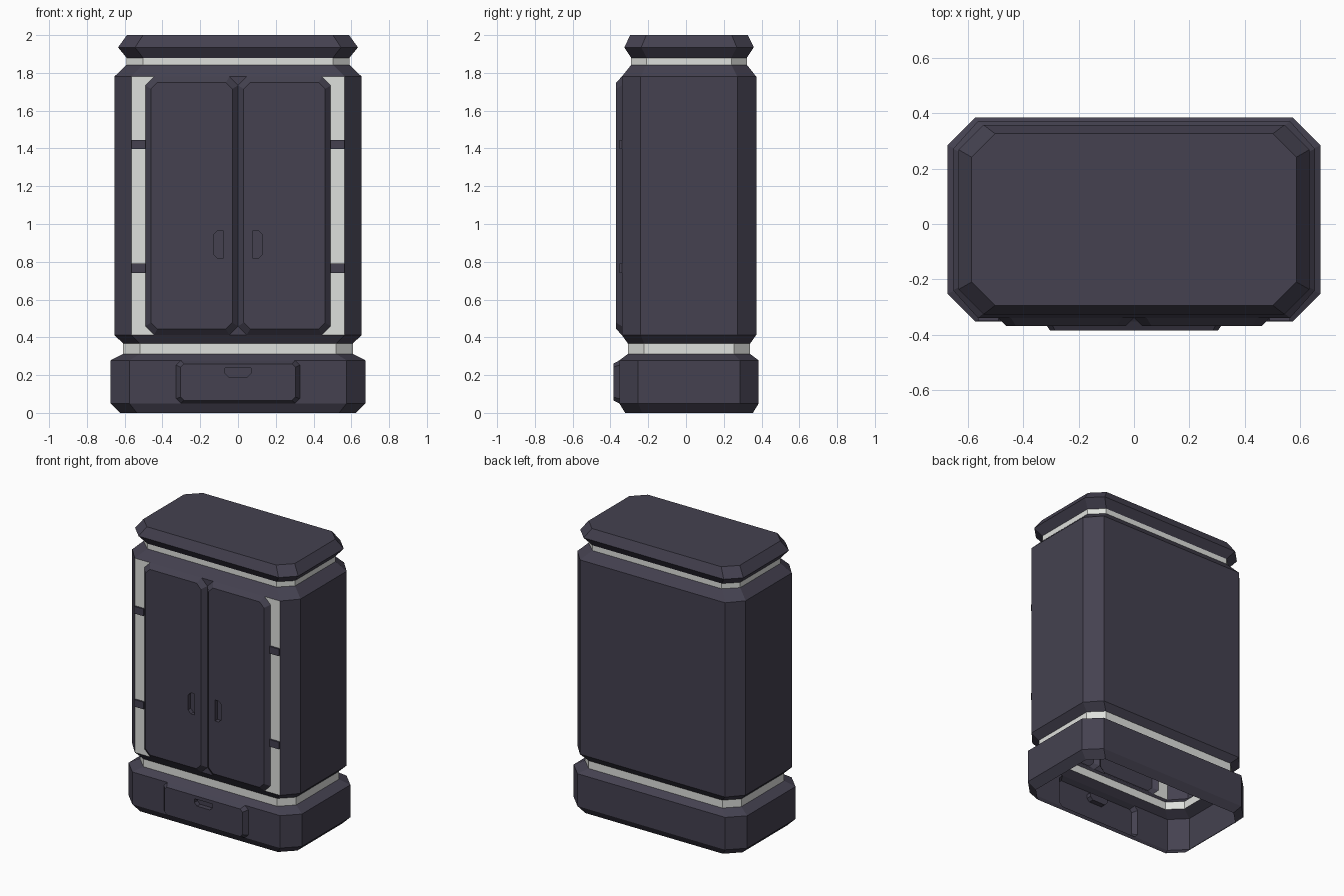
import bpy, bmesh

if "Cube" in bpy.data.objects:
    bpy.data.objects.remove(bpy.data.objects["Cube"])

YC = 0.016                       # shared centre of all cross-sections in y
BASE_Y, BODY_Y = YC - 0.369, YC - 0.356   # front planes of base and body


def material(name, rgb):
    m = bpy.data.materials.new(name)
    m.diffuse_color = (*rgb, 1)
    m.use_nodes = True
    m.node_tree.nodes["Principled BSDF"].inputs["Base Color"].default_value = m.diffuse_color
    return m


DARK = material("dark slate", (0.058, 0.053, 0.080))
LIGHT = material("pale grey", (0.73, 0.745, 0.716))


def finish(name, bm, mat, recalc=True):
    if recalc:
        bmesh.ops.recalc_face_normals(bm, faces=bm.faces[:])
    me = bpy.data.meshes.new(name)
    bm.to_mesh(me)
    bm.free()
    me.materials.append(mat)
    ob = bpy.data.objects.new(name, me)
    bpy.context.collection.objects.link(ob)
    return ob


def loft(name, mat, levels, open_front=None, cap=False):
    """Stack octagons (z, half x, half y, chamfer x, chamfer y); optionally leave one front face open."""
    bm = bmesh.new()
    rings = []
    for z, hx, hy, cx, cy in levels:
        ax, ay = hx - cx, hy - cy
        pts = [(-ax, -hy), (ax, -hy), (hx, -ay), (hx, ay),
               (ax, hy), (-ax, hy), (-hx, ay), (-hx, -ay)]
        rings.append([bm.verts.new((x, y + YC, z)) for x, y in pts])
    for k, (a, b) in enumerate(zip(rings, rings[1:])):
        for i in range(8):
            if not (k == open_front and i == 0):
                j = (i + 1) % 8
                bm.faces.new((a[i], a[j], b[j], b[i]))
    if cap:
        bm.faces.new(rings[-1])
    return finish(name, bm, mat, False)


def outline(x0, x1, z0, z1, cuts):
    """Rectangle with a chamfer size for each corner, anticlockwise from lower left."""
    corners = [(x0, z0, 1, 1), (x1, z0, -1, 1), (x1, z1, -1, -1), (x0, z1, 1, -1)]
    pts = []
    for i, ((x, z, sx, sz), c) in enumerate(zip(corners, cuts)):
        if not c:
            pts.append((x, z))
            continue
        pair = [(x, z + sz * c), (x + sx * c, z)]
        pts += pair if i % 2 == 0 else pair[::-1]
    return pts


def panel(name, back, front, hole, y0, y1, depth, side=1):
    """Raised bevelled panel with a recessed grip cut in its face."""
    bm = bmesh.new()

    def ring(pts, y):
        return [bm.verts.new((side * x, y, z)) for x, z in pts]

    def bridge(a, b):
        for i in range(len(a)):
            j = (i + 1) % len(a)
            bm.faces.new((a[i], a[j], b[j], b[i]))

    def loop_edges(r):
        return [bm.edges.get((r[i - 1], r[i])) for i in range(len(r))]

    rb, rf = ring(back, y0), ring(front, y1)
    rh, rd = ring(hole, y1), ring(hole, y1 + depth)
    bridge(rb, rf)
    bridge(rh, rd)
    bm.faces.new(rd)
    bmesh.ops.triangle_fill(bm, use_beauty=True, use_dissolve=False,
                            edges=loop_edges(rf) + loop_edges(rh), normal=(0, -1, 0))
    ob = finish(name, bm, DARK)
    # make sure the open shell faces forward
    if sum(p.normal.y * p.area for p in ob.data.polygons) > 0:
        ob.data.flip_normals()
    return ob


def flat(name, mat, polys, y):
    """Flat front-facing polygons."""
    bm = bmesh.new()
    for pts in polys:
        f = bm.faces.new([bm.verts.new((x, y, z)) for x, z in pts])
        f.normal_update()
        if f.normal.y > 0:
            f.normal_flip()
    return finish(name, bm, mat, False)


def side_piece(s, outer, inner, c, z0, z1):
    """Front wall beside a chamfered panel."""
    return [(s * x, z) for x, z in [(outer, z0), (inner - c, z0), (inner, z0 + c),
                                    (inner, z1 - c), (inner - c, z1), (outer, z1)]]


# Stacked hollow cabinet shell
low = (0.608, 0.3235, 0.088, 0.086)
high = (0.59, 0.306, 0.087, 0.082)
full_base = (0.675, 0.369, 0.10, 0.10)
full_body = (0.655, 0.356, 0.09, 0.10)
B0, B1 = 0.05, 0.278            # base front face heights
D0, D1 = 0.413, 1.78            # body front face heights
loft("base", DARK, [(0, 0.625, 0.338, 0.09, 0.09), (B0, *full_base),
                    (B1, *full_base), (0.312, *low)], open_front=1)
loft("lower_band", LIGHT, [(0.312, *low), (0.367, *low)])
loft("body", DARK, [(0.367, *low), (D0, *full_body),
                    (D1, *full_body), (1.843, *high)], open_front=1)
loft("upper_band", LIGHT, [(1.843, *high), (1.88, *high)])
loft("top_cap", DARK, [(1.88, *high), (1.935, 0.635, 0.343, 0.09, 0.09),
                       (2.0, 0.588, 0.311, 0.085, 0.085)], cap=True)

# Front walls around the drawer and doors
flat("base_front", DARK, [side_piece(s, 0.575, 0.327, 0.025, B0, B1) for s in (-1, 1)]
     + [], BASE_Y)
flat("front_strips", LIGHT, [side_piece(s, 0.565, 0.491, 0.046, D0, D1) for s in (-1, 1)], BODY_Y)
flat("door_gap_corners", DARK, [[(-0.046, z), (0.046, z), (0, z + d)]
                                for z, d in ((D0, 0.046), (D1, -0.046))], BODY_Y)

# Doors with grips, and hinges
for s, label in ((-1, "left"), (1, "right")):
    panel(label + "_door",
          outline(0, 0.491, D0, D1, [0.046] * 4),
          outline(0.03, 0.461, 0.444, 1.749, [0.034] * 4),
          outline(0.08, 0.13, 0.818, 0.966, [0, 0.022, 0.022, 0]),
          BODY_Y, -0.37, 0.03, s)
    for z in (0.766, 1.421):
        bm = bmesh.new()
        bmesh.ops.create_cube(bm, size=1)
        for v in bm.verts:
            v.co = (s * 0.527 + v.co.x * 0.074, BODY_Y - 0.002 + v.co.y * 0.02, z + v.co.z * 0.05)
        finish(label + "_hinge", bm, DARK)

# Drawer with grip
panel("drawer",
      outline(-0.327, 0.327, B0, B1, [0.025] * 4),
      outline(-0.304, 0.304, 0.066, 0.26, [0.018] * 4),
      outline(-0.07, 0.07, 0.19, 0.237, [0.02, 0.02, 0, 0]),
      BASE_Y, -0.385, 0.035)
